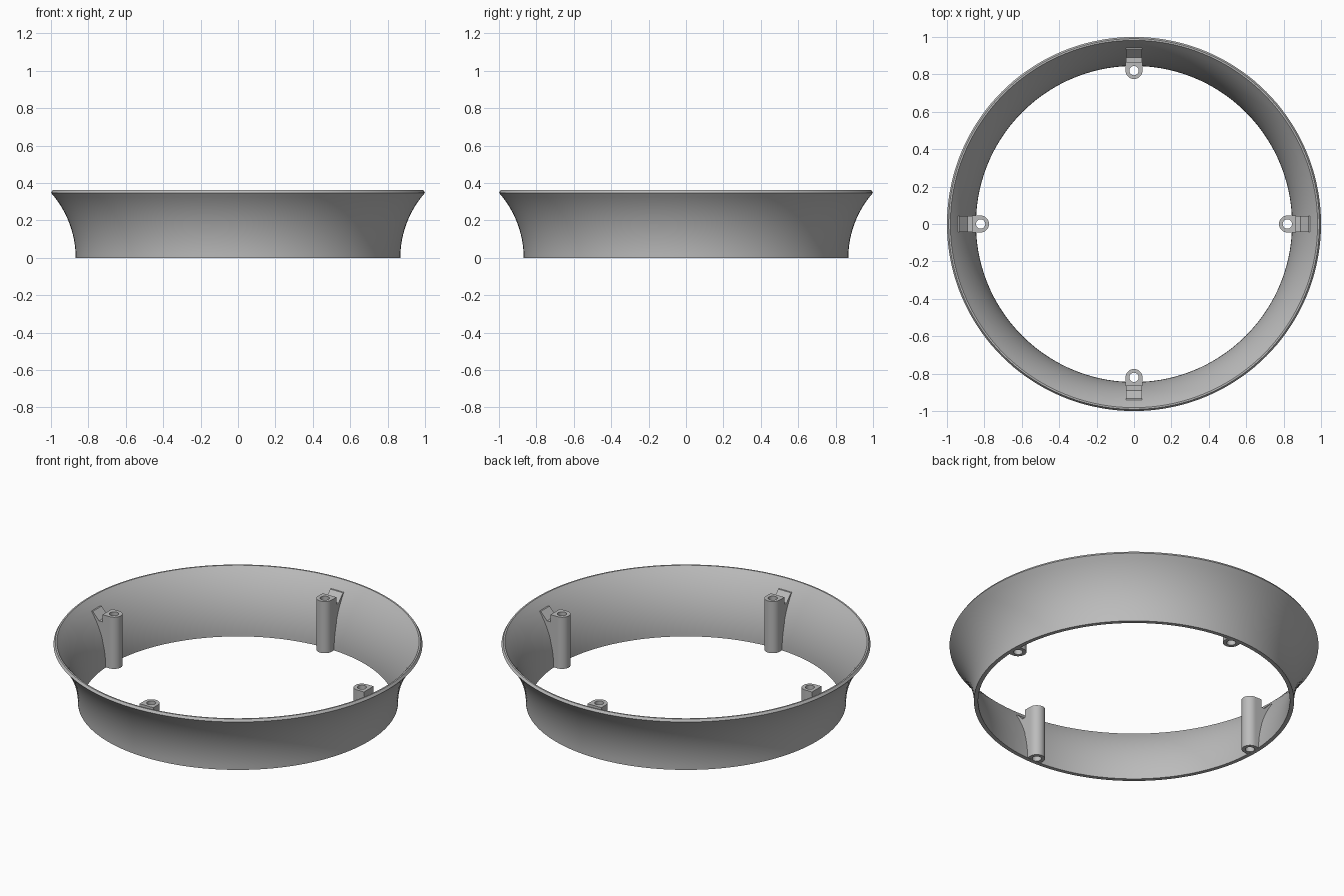
import bpy, bmesh, math

if "Cube" in bpy.data.objects:
    bpy.data.objects.remove(bpy.data.objects["Cube"])

grey = bpy.data.materials.new("plain grey")
grey.diffuse_color = (0.5, 0.5, 0.5, 1)
grey.use_nodes = True
grey.node_tree.nodes["Principled BSDF"].inputs["Base Color"].default_value = grey.diffuse_color


def make_object(name, bm):
    bmesh.ops.recalc_face_normals(bm, faces=bm.faces[:])
    me = bpy.data.meshes.new(name)
    bm.to_mesh(me)
    bm.free()
    me.materials.append(grey)
    ob = bpy.data.objects.new(name, me)
    bpy.context.collection.objects.link(ob)
    bpy.ops.object.select_all(action='DESELECT')
    ob.select_set(True)
    bpy.context.view_layer.objects.active = ob
    bpy.ops.object.shade_smooth_by_angle(angle=math.radians(25))
    return ob


def arc(z, base, bend):
    """Radius of a wall that starts vertical and flares outward."""
    return base + bend - math.sqrt(bend * bend - z * z)


def outer(z):
    return arc(z, 0.868, 0.525)


def inner(z):
    return arc(z, 0.845, 0.547)


def loft(bm, loops):
    """Join a closed cycle of equal vertex loops with quads."""
    n = len(loops[0])
    for a, b in zip(loops, loops[1:] + loops[:1]):
        for i in range(n):
            j = (i + 1) % n
            bm.faces.new((a[i], a[j], b[j], b[i]))


# Flared ring with a chamfered lip
STEPS, SEGS, TOP, LIP = 14, 144, 0.362, 0.348
profile = [(outer(LIP * i / STEPS), LIP * i / STEPS) for i in range(STEPS + 1)]
profile[-1] = (1.0, LIP)
profile += [(0.991, TOP)]
profile += [(inner(TOP * i / STEPS), TOP * i / STEPS) for i in range(STEPS, -1, -1)]
bm = bmesh.new()
loft(bm, [[bm.verts.new((r * math.cos(2 * math.pi * k / SEGS),
                         r * math.sin(2 * math.pi * k / SEGS), z))
           for k in range(SEGS)] for r, z in profile])
make_object("flared_ring", bm)

# Four screw posts, each with a notched web running into the wall
POST_R, HOLE_R, POST_X, POST_TOP, N = 0.045, 0.025, 0.82, 0.31, 32


def post_outline(radius, z, square_back):
    pts = []
    for k in range(N):
        a = 2 * math.pi * k / N
        c, s = math.cos(a), math.sin(a)
        f = 1 / max(abs(c), abs(s)) if square_back and c > 1e-6 else 1
        pts.append((POST_X + radius * c * f, radius * s * f, z))
    return pts


def wall_mid(z):
    return (inner(z) + outer(z)) / 2


web = [(0.86, 0.07), (0.86, 0.265), (0.89, 0.265), (0.932, POST_TOP)]
web += [(wall_mid(z), z) for z in (0.31, 0.27, 0.23, 0.19, 0.15, 0.11, 0.07)]

for i, side in enumerate(("right", "back", "left", "front")):
    turn = (0, 0, i * math.pi / 2)

    bm = bmesh.new()
    loops = [post_outline(POST_R, 0.001, True), post_outline(POST_R, POST_TOP, True),
             post_outline(HOLE_R, POST_TOP, False), post_outline(HOLE_R, 0.001, False)]
    loft(bm, [[bm.verts.new(p) for p in loop] for loop in loops])
    make_object("screw_post_" + side, bm).rotation_euler = turn

    bm = bmesh.new()
    face = bm.faces.new([bm.verts.new((x, -0.042, z)) for x, z in web])
    ext = bmesh.ops.extrude_face_region(bm, geom=[face], use_keep_orig=True)
    bmesh.ops.translate(bm, vec=(0, 0.084, 0),
                        verts=[v for v in ext["geom"] if isinstance(v, bmesh.types.BMVert)])
    make_object("post_web_" + side, bm).rotation_euler = turn
